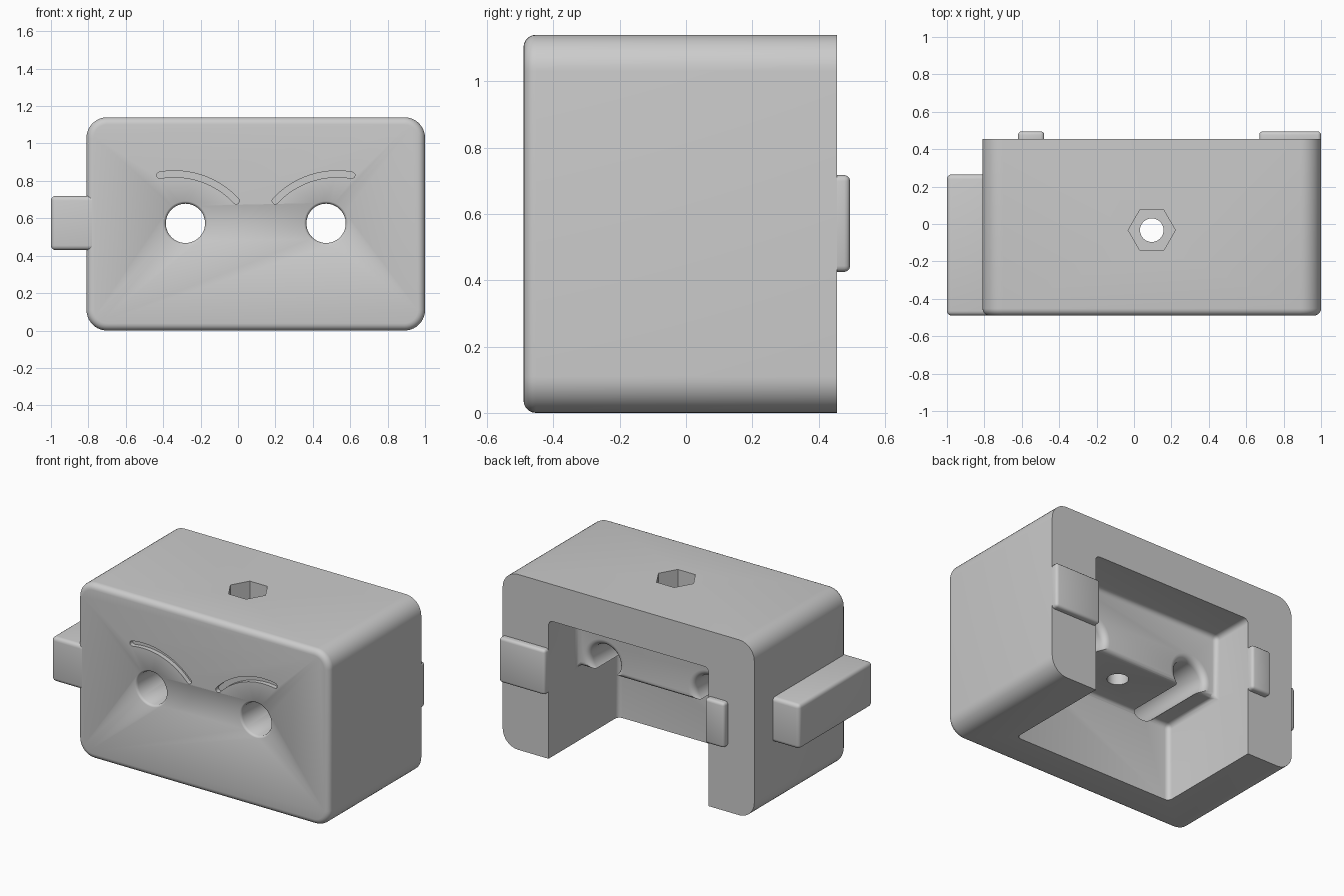
import bpy, bmesh, math
from mathutils import Vector

if "Cube" in bpy.data.objects:
    bpy.data.objects.remove(bpy.data.objects["Cube"])

CX = 0.095  # symmetry plane of the body

grey = bpy.data.materials.new("plain grey")
grey.diffuse_color = (0.6, 0.6, 0.6, 1)
grey.use_nodes = True
grey.node_tree.nodes["Principled BSDF"].inputs["Base Color"].default_value = grey.diffuse_color


def finish(bm, name):
    bmesh.ops.recalc_face_normals(bm, faces=bm.faces)
    me = bpy.data.meshes.new(name)
    bm.to_mesh(me)
    bm.free()
    me.materials.append(grey)
    ob = bpy.data.objects.new(name, me)
    bpy.context.collection.objects.link(ob)
    return ob


def prism(points, axis, a, b):
    """Extrude a closed outline along x, y or z from a to b."""
    def place(p, t):
        c = list(p)
        c.insert(axis, t)
        return c
    bm = bmesh.new()
    lo = [bm.verts.new(place(p, a)) for p in points]
    hi = [bm.verts.new(place(p, b)) for p in points]
    n = len(points)
    bm.faces.new(lo)
    bm.faces.new(hi[::-1])
    for i in range(n):
        bm.faces.new((lo[i], hi[i], hi[(i + 1) % n], lo[(i + 1) % n]))
    bmesh.ops.recalc_face_normals(bm, faces=bm.faces)
    return bm


def box(x0, x1, y0, y1, z0, z1):
    return prism([(x0, z0), (x1, z0), (x1, z1), (x0, z1)], 1, y0, y1)


def round_edges(bm, radius, segments, rule):
    edges = [e for e in bm.edges if rule(e.verts[0].co, e.verts[1].co)]
    bmesh.ops.bevel(bm, geom=edges, offset=radius, offset_type='OFFSET',
                    segments=segments, profile=0.5, affect='EDGES', clamp_overlap=True)


def lathe_y(profile, cx, cz, n=48):
    """Solid of revolution about an axis parallel to y; profile is (y, radius)."""
    bm = bmesh.new()
    rings = [[bm.verts.new((cx + r * math.cos(2 * math.pi * i / n), y,
                            cz + r * math.sin(2 * math.pi * i / n))) for i in range(n)]
             for y, r in profile]
    bm.faces.new(rings[0])
    bm.faces.new(rings[-1])
    for p, q in zip(rings, rings[1:]):
        for i in range(n):
            j = (i + 1) % n
            bm.faces.new((p[i], p[j], q[j], q[i]))
    return bm


def ngon(cx, cy, r, n):
    return [(cx + r * math.cos(2 * math.pi * i / n),
             cy + r * math.sin(2 * math.pi * i / n)) for i in range(n)]


def cut(target, bm):
    cutter = finish(bm, "cutter")
    cutter.hide_render = True
    mod = target.modifiers.new("cut", 'BOOLEAN')
    mod.operation = 'DIFFERENCE'
    mod.solver = 'EXACT'
    mod.object = cutter
    bpy.context.view_layer.objects.active = target
    bpy.ops.object.modifier_apply(modifier=mod.name)
    bpy.data.objects.remove(cutter)


def smooth(ob):
    bpy.ops.object.select_all(action='DESELECT')
    ob.select_set(True)
    bpy.context.view_layer.objects.active = ob
    bpy.ops.object.shade_smooth_by_angle(angle=math.radians(32))


# Main body: rounded block with a softened front rim
bm = box(-0.81, 1.0, -0.49, 0.455, 0, 1.14)
round_edges(bm, 0.11, 10, lambda a, b: abs(a.y - b.y) > 0.5)
round_edges(bm, 0.038, 5, lambda a, b: max(a.y, b.y) < -0.489)
body = finish(bm, "body")

# Stepped cavity, open at the back and the bottom
bm = prism([(0.6, -0.15), (-0.26, -0.15), (-0.26, 0.5), (0.17, 0.5),
            (0.17, 0.9), (0.6, 0.9)], 0, -0.48, 0.67)
round_edges(bm, 0.03, 4, lambda a, b: True)
cut(body, bm)

# Eye holes with a softened front rim and a flared inner end
flare = [(0.17 - 0.04 * math.cos(t), 0.105 + 0.04 * (1 - math.sin(t)))
         for t in (math.pi / 2 * (1 - k / 5) for k in range(6))]
flare = [(0.13 + 0.04 * math.sin(k * math.pi / 10),
          0.105 + 0.04 * (1 - math.cos(k * math.pi / 10))) for k in range(6)]
for side in (-1, 1):
    profile = [(-0.6, 0.118), (-0.49, 0.118), (-0.486, 0.111), (-0.475, 0.105)]
    cut(body, lathe_y(profile + flare + [(0.2, 0.145)], CX + side * 0.376, 0.573))

# Engraved brows: arc-shaped slots with round ends
for side in (-1, 1):
    ox, oz, r, w = 0.435, 0.385, 0.452, 0.017
    a0, a1 = math.radians(100), math.radians(43)

    def at(ang, rad):
        return (ox - rad * math.cos(ang), oz + rad * math.sin(ang))

    def cap(ang, start):
        c = at(ang, r)
        return [(c[0] - w * math.cos(ang + start - math.pi * k / 6),
                 c[1] + w * math.sin(ang + start - math.pi * k / 6)) for k in range(1, 6)]

    steps = [a0 + (a1 - a0) * k / 16 for k in range(17)]
    outline = [at(a, r + w) for a in steps] + cap(a1, 0)
    outline += [at(a, r - w) for a in reversed(steps)] + cap(a0, math.pi)
    cut(body, prism([(CX + side * x, z) for x, z in outline], 1, -0.6, -0.46))

# Vertical bolt hole with a hexagonal nut recess in the top
cut(body, prism(ngon(CX, -0.033, 0.063, 32), 2, 0.4, 1.0))
cut(body, prism(ngon(CX, -0.033, 0.126, 6), 2, 0.88, 1.3))
smooth(body)

# Side arm
bm = box(-1.0, -0.78, -0.49, 0.265, 0.43, 0.72)
round_edges(bm, 0.025, 4, lambda a, b: min(a.x, b.x) < -0.9)
smooth(finish(bm, "side_arm"))

# Raised pads on the back rim
for name, x0, x1 in (("right_back_pad", 0.67, 1.0), ("left_back_pad", -0.62, -0.48)):
    bm = box(x0, x1, 0.455, 0.495, 0.425, 0.717)
    round_edges(bm, 0.018, 3, lambda a, b: max(a.y, b.y) > 0.49)
    smooth(finish(bm, name))
